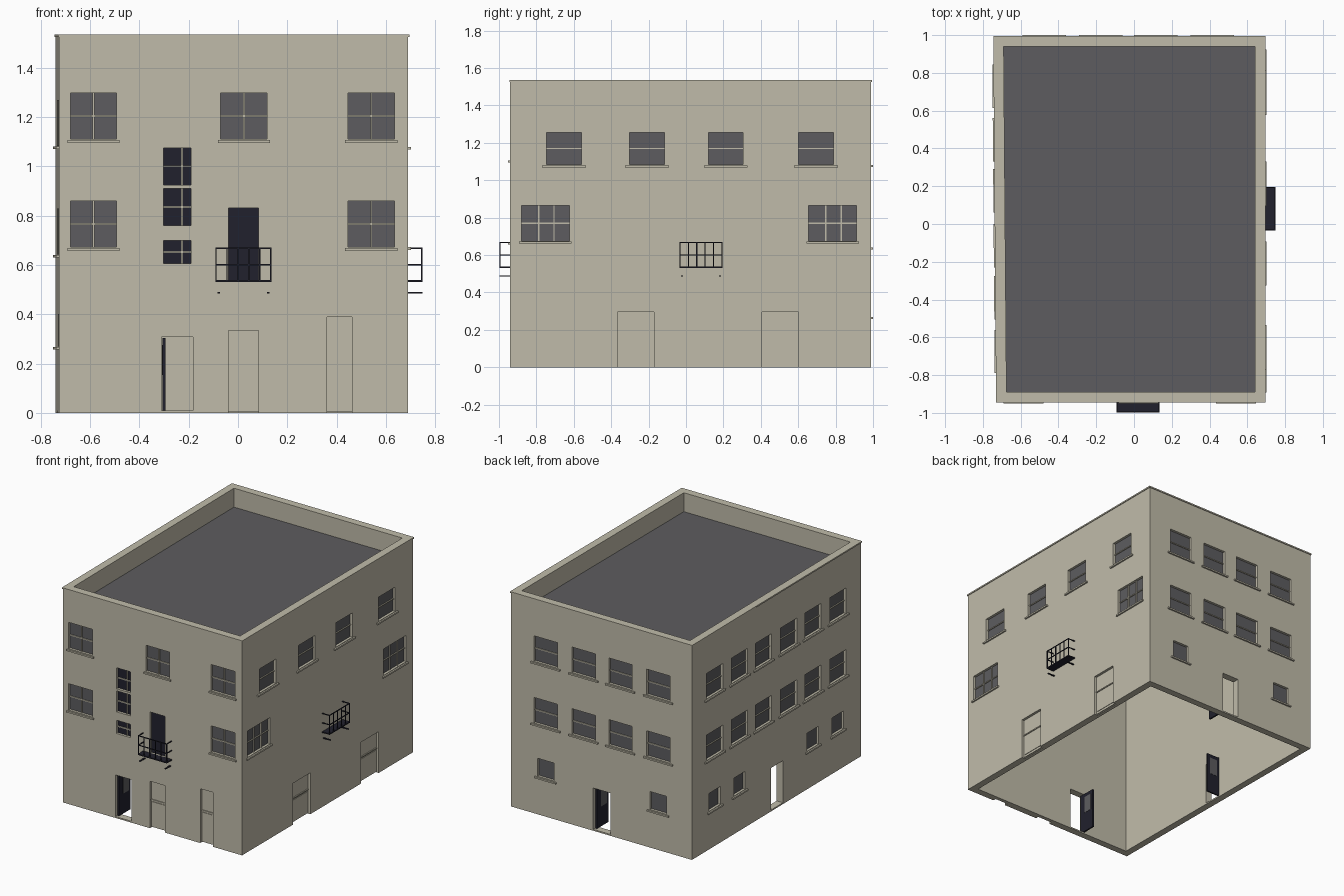
import bpy, bmesh, math
from mathutils import Matrix, Vector

cube = bpy.data.objects.get("Cube")
if cube:
    bpy.data.objects.remove(cube, do_unlink=True)


def material(name, rgb):
    m = bpy.data.materials.new(name)
    m.use_nodes = True
    m.diffuse_color = (*rgb, 1)
    m.node_tree.nodes["Principled BSDF"].inputs["Base Color"].default_value = (*rgb, 1)
    return m


STONE = material("warm stone", (0.53, 0.50, 0.40))
GREY = material("slate grey", (0.11, 0.108, 0.115))
DARK = material("dark iron", (0.015, 0.015, 0.026))

# Wall frames: u runs rightwards seen from outside, d is depth into the wall
def frame(x, y, degrees):
    return Matrix.Translation((x, y, 0)) @ Matrix.Rotation(math.radians(degrees), 4, "Z")


FRONT = frame(0, -0.94, 0)
RIGHT = frame(0.69, 0, 90)
BACK = frame(0, 0.99, 180)
LEFT = frame(-0.7325, 0, -89.55)

TOP, ROOF, THICK = 1.535, 1.40, 0.05


def make_object(name, bm, mat):
    bmesh.ops.recalc_face_normals(bm, faces=bm.faces)
    me = bpy.data.meshes.new(name)
    bm.to_mesh(me)
    bm.free()
    me.materials.append(mat)
    ob = bpy.data.objects.new(name, me)
    bpy.context.scene.collection.objects.link(ob)
    return ob


def add_box(bm, wall, u0, u1, d0, d1, z0, z1):
    size = Matrix.Diagonal((u1 - u0, d1 - d0, z1 - z0, 1))
    mid = Matrix.Translation(((u0 + u1) / 2, (d0 + d1) / 2, (z0 + z1) / 2))
    bmesh.ops.create_cube(bm, size=1, matrix=wall @ mid @ size)


def boxes(name, wall, mat, *items):
    bm = bmesh.new()
    for item in items:
        add_box(bm, wall, *item)
    return make_object(name, bm, mat)


def outline(grow):
    return [(-0.725 - grow, -0.94 - grow), (0.69 + grow, -0.94 - grow),
            (0.69 + grow, 0.99 + grow), (-0.74 - grow, 0.99 + grow)]


def ring(name, grow, z0, z1):
    """Hollow four-sided wall between the grown outline and the inner outline."""
    bm = bmesh.new()
    loops = [[bm.verts.new((x, y, z)) for x, y in outline(g)]
             for g, z in ((grow, z0), (grow, z1), (-THICK, z1), (-THICK, z0))]
    for a, b in zip(loops, loops[1:] + loops[:1]):
        for i in range(4):
            j = (i + 1) % 4
            bm.faces.new((a[i], a[j], b[j], b[i]))
    return make_object(name, bm, STONE)


walls = ring("walls", 0, 0, TOP - 0.01)
ring("parapet_cap", 0.005, TOP - 0.01, TOP)

# Flat roof
bm = bmesh.new()
base = bm.faces.new([bm.verts.new((x, y, ROOF - 0.02)) for x, y in outline(-THICK + 0.002)])
top = bmesh.ops.extrude_face_region(bm, geom=[base])["geom"]
bmesh.ops.translate(bm, vec=Vector((0, 0, 0.02)),
                    verts=[v for v in top if isinstance(v, bmesh.types.BMVert)])
make_object("roof", bm, GREY)

cuts = bmesh.new()
POCKET = 0.025


def window(name, wall, u0, u1, z0, z1, columns=(), rows=(0.5,), mat=GREY, sill=0.012):
    """Recessed pane with glazing bars at the given fractions, and a sill."""
    add_box(cuts, wall, u0, u1, -0.02, POCKET, z0, z1)
    boxes(name + "_glass", wall, mat, (u0, u1, 0.018, POCKET + 0.002, z0, z1))
    bars = []
    for f in columns:
        u = u0 + f * (u1 - u0)
        bars.append((u - 0.0035, u + 0.0035, 0.01, 0.02, z0, z1))
    for f in rows:
        z = z0 + f * (z1 - z0)
        bars.append((u0, u1, 0.011, 0.02, z - 0.0035, z + 0.0035))
    if bars:
        boxes(name + "_bars", wall, STONE, *bars)
    if sill:
        boxes(name + "_sill", wall, STONE,
              (u0 - sill, u1 + sill, -0.011, 0.01, z0 - 0.015, z0 - 0.004))


def closed_door(name, wall, u0, u1, height):
    """Recessed door with a raised lower panel and a middle rail."""
    add_box(cuts, wall, u0, u1, -0.02, POCKET, -0.02, height)
    mid = height * 0.58
    boxes(name, wall, STONE,
          (u0, u1, 0.018, POCKET + 0.002, 0.004, height),
          (u0 + 0.012, u1 - 0.012, 0.014, 0.02, 0.02, mid - 0.008),
          (u0, u1, 0.012, 0.02, mid, mid + 0.008))


def open_door(name, wall, u0, u1, height):
    """Doorway through the wall, with the leaf swung inside at its left jamb."""
    add_box(cuts, wall, u0, u1, -0.02, THICK + 0.02, -0.02, height)
    boxes(name + "_leaf", wall, DARK, (u0 + 0.004, u0 + 0.015, 0.02, 0.15, 0.01, height - 0.004))
    boxes(name + "_leaf_glass", wall, GREY,
          (u0 + 0.002, u0 + 0.017, 0.065, 0.13, height * 0.5, height * 0.9))
    boxes(name + "_threshold", wall, STONE, (u0, u1, 0.0, THICK, 0, 0.01))


def balcony(name, wall, u0, u1, floor=0.53, rail=0.67, reach=0.058, t=0.0055):
    parts = [(u0, u1, -reach, 0, floor, floor + 0.008)]
    for z in (rail, (floor + rail) / 2 + 0.003):
        parts.append((u0, u1, -reach, -reach + t, z - t, z))
        for u in (u0, u1 - t):
            parts.append((u, u + t, -reach, 0, z - t, z))
    for i in range(6):
        u = u0 + (u1 - u0 - t) * i / 5
        parts.append((u, u + t, -reach, -reach + t, floor, rail))
    # support rods below the floor
    for u in (u0 + 0.008, u1 - 0.018):
        parts.append((u, u + 0.01, -reach, 0, 0.485, 0.491))
    boxes(name, wall, DARK, *parts)


# Front wall
for i, u in enumerate((-0.68, -0.07, 0.446)):
    window(f"front_upper_window_{i}", FRONT, u, u + 0.188, 1.11, 1.298, columns=(0.5,))
    if i != 1:
        window(f"front_lower_window_{i}", FRONT, u, u + 0.188, 0.672, 0.86, columns=(0.5,))
for i, (z0, z1) in enumerate(((0.605, 0.70), (0.76, 0.91), (0.925, 1.075))):
    window(f"stair_window_{i}", FRONT, -0.302, -0.19, z0, z1, columns=(0.67,),
           mat=DARK, sill=0)
window("balcony_door", FRONT, -0.038, 0.083, 0.535, 0.83, rows=(), mat=DARK, sill=0)
balcony("front_balcony", FRONT, -0.092, 0.136)
open_door("front_entrance", FRONT, -0.31, -0.182, 0.307)
closed_door("front_middle_door", FRONT, -0.038, 0.083, 0.335)
closed_door("front_side_door", FRONT, 0.36, 0.462, 0.388)

# Right-hand wall
for i, u in enumerate((-0.745, -0.302, 0.12, 0.602)):
    window(f"right_upper_window_{i}", RIGHT, u, u + 0.186, 1.083, 1.256, sill=0.024)
for i, u in enumerate((-0.88, 0.655)):
    window(f"right_lower_window_{i}", RIGHT, u, u + 0.257, 0.676, 0.864, columns=(0.36, 0.68))
balcony("right_balcony", RIGHT, -0.035, 0.195)
closed_door("right_door_0", RIGHT, -0.365, -0.17, 0.295)
closed_door("right_door_1", RIGHT, 0.405, 0.602, 0.295)


# Back and left walls share two regular storeys and small ground windows
def regular_wall(name, wall, centres, small):
    for i, u in enumerate(centres):
        for storey, z in (("lower", 0.645), ("upper", 1.085)):
            window(f"{name}_{storey}_window_{i}", wall, u - 0.092, u + 0.092, z, z + 0.182,
                   sill=0.023)
    for i, u in enumerate(small):
        window(f"{name}_ground_window_{i}", wall, u - 0.065, u + 0.065, 0.272, 0.40,
               rows=(), sill=0.02)


regular_wall("back", BACK, (-0.415, -0.115, 0.175, 0.475), (-0.415, 0.475))
open_door("back_entrance", BACK, -0.04, 0.095, 0.305)
regular_wall("left", LEFT, (-0.73, -0.447, -0.175, 0.115, 0.39, 0.675),
             (-0.73, -0.447, 0.39, 0.675))
open_door("left_entrance", LEFT, -0.088, 0.048, 0.31)

# Cut all the openings out of the walls
cutter = make_object("opening_cutter", cuts, STONE)
cutter.hide_render = True
mod = walls.modifiers.new("openings", "BOOLEAN")
mod.operation = "DIFFERENCE"
mod.solver = "EXACT"
mod.object = cutter
bpy.context.view_layer.objects.active = walls
bpy.ops.object.modifier_apply(modifier=mod.name)
bpy.data.objects.remove(cutter, do_unlink=True)
